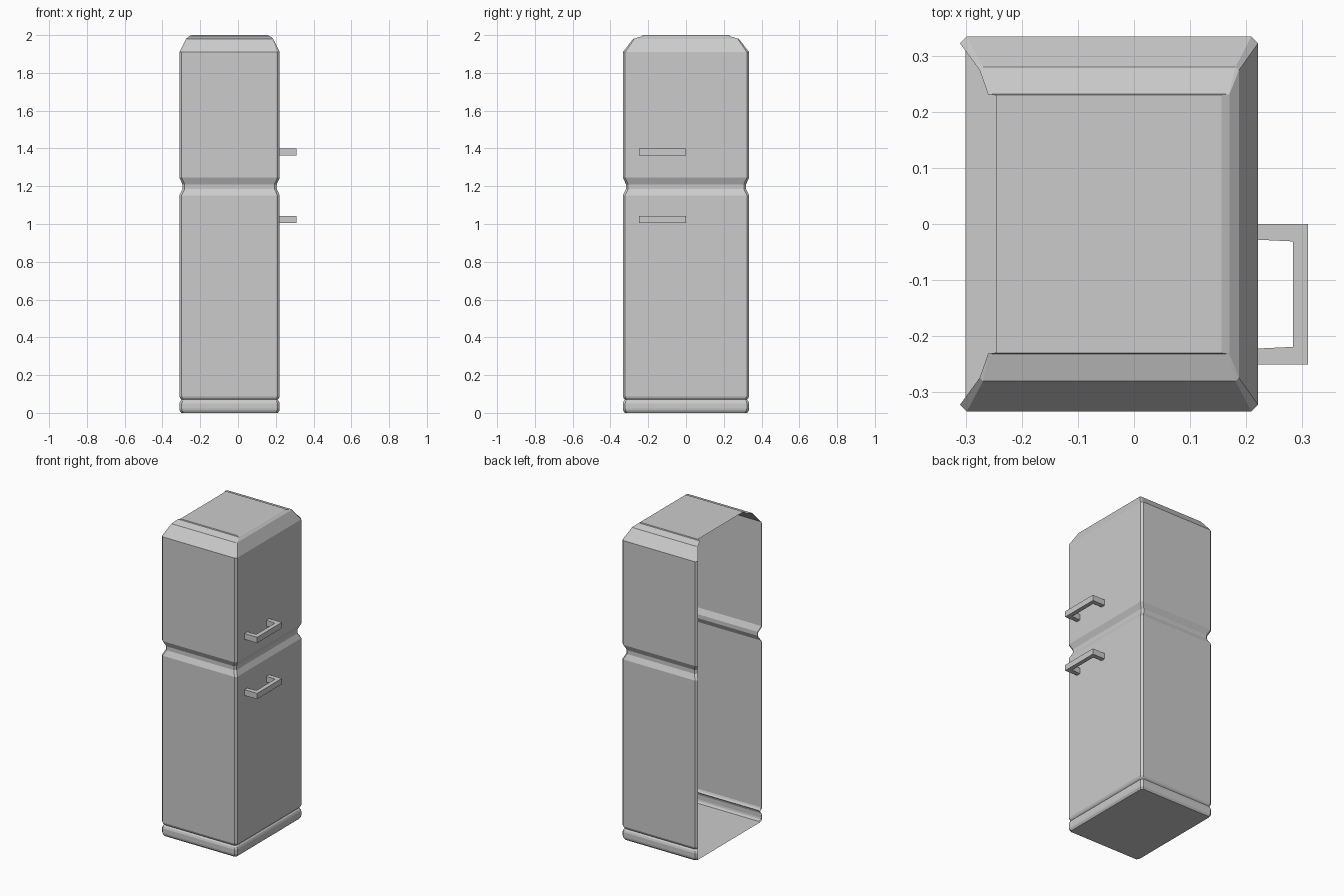
import bpy, bmesh

if "Cube" in bpy.data.objects:
    bpy.data.objects.remove(bpy.data.objects["Cube"])


def finish(bm, name):
    bmesh.ops.recalc_face_normals(bm, faces=bm.faces)
    mesh = bpy.data.meshes.new(name)
    bm.to_mesh(mesh)
    bm.free()
    obj = bpy.data.objects.new(name, mesh)
    bpy.context.collection.objects.link(obj)
    return obj


def ring(bm, z, x0, x1, y, c):
    # Chamfered rectangle, starting and ending on the open back side
    pts = [(x0, -y + c), (x0 + c, -y), (x1 - c, -y), (x1, -y + c),
           (x1, y - c), (x1 - c, y), (x0 + c, y), (x0, y - c)]
    return [bm.verts.new((px, py, z)) for px, py in pts]


# Cabinet shell: plinth, lower door, groove, upper door, sloped roof
levels = []
for z, inset in [(0, .010), (.012, .002), (.022, 0), (.05, 0), (.062, .004),
                 (.07, .011), (.078, .004), (.088, 0), (1.152, 0),
                 (1.185, .016), (1.21, .016), (1.245, 0), (1.91, 0)]:
    levels.append((z, -.31 + inset, .221 - inset, .334 - inset, .012))
levels += [(1.98, -.275, .187, .28, .006),
           (1.994, -.26, .17, .232, .001),
           (2.0, -.245, .156, .23, .001)]

bm = bmesh.new()
rings = [ring(bm, *lv) for lv in levels]
for a, b in zip(rings, rings[1:]):
    for i in range(7):
        bm.faces.new((a[i], a[i + 1], b[i + 1], b[i]))
bm.faces.new(rings[0][::-1])
bm.faces.new(rings[-1])
finish(bm, "cabinet")


# U-shaped door handles
def handle(name, z0, z1):
    profile = [(.22, -.25), (.31, -.25), (.31, 0), (.22, 0),
               (.22, -.028), (.283, -.031), (.283, -.219), (.22, -.222)]
    bm = bmesh.new()
    lo = [bm.verts.new((x, y, z0)) for x, y in profile]
    hi = [bm.verts.new((x, y, z1)) for x, y in profile]
    for i in range(8):
        j = (i + 1) % 8
        bm.faces.new((lo[i], lo[j], hi[j], hi[i]))
    # Top and bottom as three mitred quads
    for q in ((0, 1, 6, 7), (1, 2, 5, 6), (2, 3, 4, 5)):
        bm.faces.new([lo[i] for i in reversed(q)])
        bm.faces.new([hi[i] for i in q])
    finish(bm, name)


handle("upper_door_handle", 1.363, 1.4)
handle("lower_door_handle", 1.005, 1.042)
